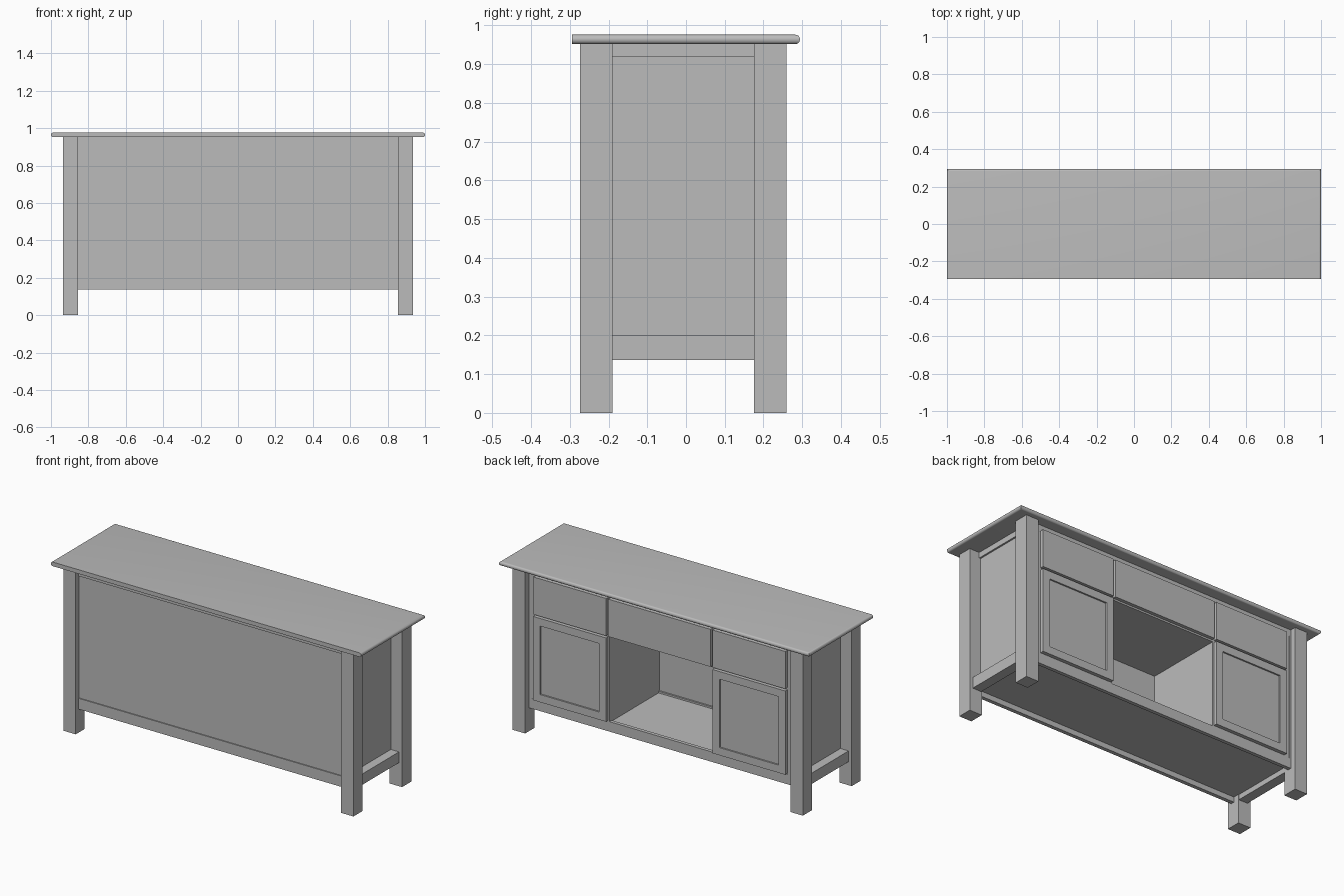
import bpy
import bmesh
from mathutils import Vector

cube = bpy.data.objects.get("Cube")
if cube:
    bpy.data.objects.remove(cube, do_unlink=True)

paint = bpy.data.materials.new("plain grey")
paint.use_nodes = True
paint.diffuse_color = (0.5, 0.5, 0.5, 1)
paint.node_tree.nodes["Principled BSDF"].inputs["Base Color"].default_value = (0.5, 0.5, 0.5, 1)


def box_mesh(x, y, z):
    """Box from (low, high) pairs."""
    bm = bmesh.new()
    bmesh.ops.create_cube(bm, size=1)
    for v in bm.verts:
        v.co = Vector([r[0] if c < 0 else r[1] for c, r in zip(v.co, (x, y, z))])
    return bm


def finish(name, bm):
    bmesh.ops.recalc_face_normals(bm, faces=bm.faces)
    mesh = bpy.data.meshes.new(name)
    bm.to_mesh(mesh)
    bm.free()
    mesh.materials.append(paint)
    obj = bpy.data.objects.new(name, mesh)
    bpy.context.collection.objects.link(obj)
    return obj


def box(name, x, y, z):
    return finish(name, box_mesh(x, y, z))


def mirrored(s, lo, hi):
    return (lo, hi) if s > 0 else (-hi, -lo)


LEG_IN, LEG_OUT, LEG_TOP = 0.855, 0.935, 0.953
FRONT_LEG, BACK_LEG = (-0.273, -0.19), (0.175, 0.26)
LOW_RAIL = (0.137, 0.2)
FACE, DOOR_FACE = 0.226, 0.246
NICHE = 0.335
FULL = (-LEG_IN, LEG_IN)

# Worktop: rounded on both ends and the drawer side, square on the other side
bm = box_mesh((-1, 1), (-0.294, 0.294), (0.952, 0.976))
edges = [e for e in bm.edges
         if abs(e.verts[0].co.z - e.verts[1].co.z) < 0.001
         and not all(v.co.y < 0 for v in e.verts)]
bmesh.ops.bevel(bm, geom=edges, offset=0.0115, segments=5, profile=0.5, affect='EDGES')
top = finish("worktop", bm)
bpy.context.view_layer.objects.active = top
top.select_set(True)
bpy.ops.object.shade_smooth_by_angle()

# Front panel and rails
box("front_panel", FULL, (-0.241, -0.235), (0.165, LEG_TOP))
box("front_top_rail", FULL, (-0.247, -0.235), (0.912, 0.945))
box("front_bottom_rail", FULL, (-0.247, -0.225), LOW_RAIL)

# Carcass behind the doors
box("floor_board", FULL, (-0.24, FACE), (0.167, 0.19))
box("back_bottom_rail", FULL, (0.205, FACE), (0.137, 0.195))
box("back_top_rail", FULL, (0.205, FACE), (0.912, LEG_TOP))
box("niche_ceiling", (-NICHE, NICHE), (-0.24, FACE), (0.69, 0.71))
box("centre_drawer", (-0.33, 0.33), (FACE - 0.02, DOOR_FACE), (0.7, 0.918))


def door(name, x, z):
    """Door with a shallow sunk panel."""
    bm = box_mesh(x, (FACE - 0.02, DOOR_FACE), z)
    bm.normal_update()
    face = max(bm.faces, key=lambda f: f.calc_center_median().y)
    bmesh.ops.inset_region(bm, faces=[face], thickness=0.063)
    rim = bmesh.ops.extrude_discrete_faces(bm, faces=[face])["faces"][0]
    for v in rim.verts:
        v.co.y -= 0.009
    return finish(name, bm)


for s, side in ((1, "left"), (-1, "right")):
    for leg, span in (("front", FRONT_LEG), ("back", BACK_LEG)):
        box(f"{side}_{leg}_leg", mirrored(s, LEG_IN, LEG_OUT), span, (0, LEG_TOP))
    # Side panel and rails between the legs
    between = (FRONT_LEG[1], BACK_LEG[0])
    box(f"{side}_side_panel", mirrored(s, 0.845, 0.862), (-0.235, FACE), (0.167, LEG_TOP))
    box(f"{side}_side_bottom_rail", mirrored(s, 0.858, 0.915), between, LOW_RAIL)
    box(f"{side}_side_top_rail", mirrored(s, 0.858, 0.872), between, (0.92, LEG_TOP))
    # Cupboard beside the niche
    box(f"{side}_niche_wall", mirrored(s, NICHE, NICHE + 0.02), (-0.235, FACE), (0.19, LEG_TOP))
    box(f"{side}_cupboard_face", mirrored(s, NICHE + 0.01, LEG_IN), (0.205, FACE - 0.001), (0.19, LEG_TOP))
    box(f"{side}_drawer", mirrored(s, 0.343, 0.812), (FACE - 0.02, DOOR_FACE), (0.7, 0.918))
    door(f"{side}_door", mirrored(s, 0.343, 0.812), (0.2, 0.688))
